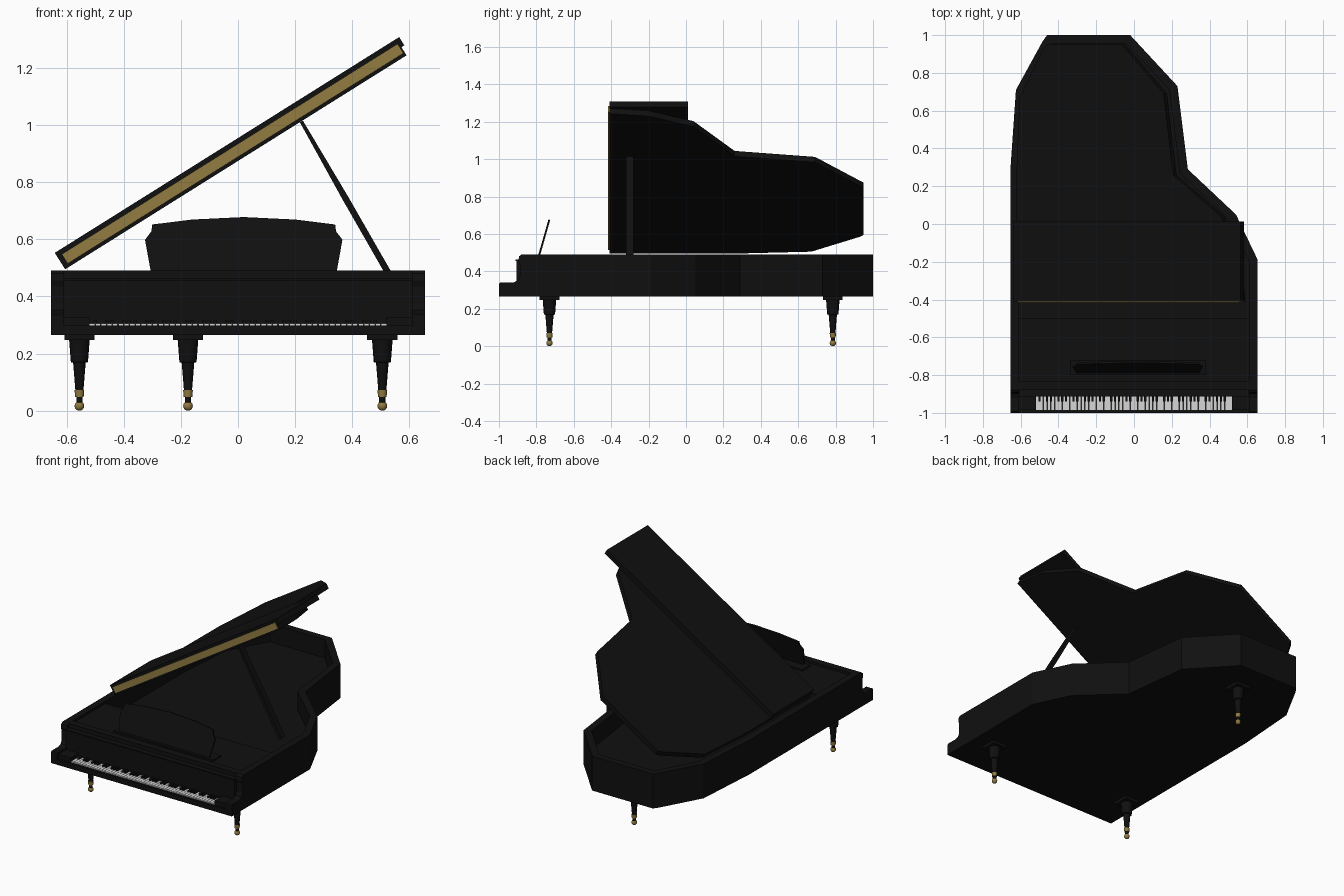
import bpy, bmesh
from math import radians, cos, sin, pi
from mathutils import Matrix, Vector

if "Cube" in bpy.data.objects:
    bpy.data.objects.remove(bpy.data.objects["Cube"])


def material(name, rgb):
    m = bpy.data.materials.new(name)
    m.use_nodes = True
    m.diffuse_color = (*rgb, 1)
    m.node_tree.nodes["Principled BSDF"].inputs["Base Color"].default_value = (*rgb, 1)
    return m


BLACK = material("black lacquer", (0.005, 0.005, 0.005))
GOLD = material("brass", (0.29, 0.2, 0.055))
WHITE = material("ivory white", (0.68, 0.68, 0.68))


def finish(name, bm, mat, matrix=None):
    bmesh.ops.recalc_face_normals(bm, faces=bm.faces)
    if matrix:
        bm.transform(matrix)
    mesh = bpy.data.meshes.new(name)
    bm.to_mesh(mesh)
    bm.free()
    mesh.materials.append(mat)
    ob = bpy.data.objects.new(name, mesh)
    bpy.context.collection.objects.link(ob)
    return ob


def add_box(bm, lo, hi):
    size = Vector(hi) - Vector(lo)
    centre = (Vector(hi) + Vector(lo)) / 2
    bmesh.ops.create_cube(bm, size=1, matrix=Matrix.Translation(centre) @ Matrix.Diagonal((*size, 1)))


def box(name, lo, hi, mat=BLACK, matrix=None):
    bm = bmesh.new()
    add_box(bm, lo, hi)
    return finish(name, bm, mat, matrix)


def prism(name, pts, lo, hi, mat=BLACK, matrix=None, hole=None):
    """Extrude a flat outline along local z, optionally as a ring around a hole."""
    bm = bmesh.new()
    loops = [[bm.verts.new((x, y, z)) for x, y in p] for p in (pts, hole or []) for z in (lo, hi)]
    n = len(pts)

    def bridge(a, b):
        for i in range(n):
            j = (i + 1) % n
            bm.faces.new((a[i], a[j], b[j], b[i]))

    bridge(loops[0], loops[1])
    if hole:
        bridge(loops[2], loops[3])
        bridge(loops[0], loops[2])
        bridge(loops[1], loops[3])
    else:
        bm.faces.new(loops[0])
        bm.faces.new(loops[1])
    return finish(name, bm, mat, matrix)


def inset(pts, d):
    """Offset a clockwise outline inward with mitred corners."""
    out = []
    for i, p in enumerate(pts):
        p, a, b = Vector(p), Vector(pts[i - 1]), Vector(pts[(i + 1) % len(pts)])
        u, v = (p - a).normalized(), (b - p).normalized()
        nu, nv = Vector((u.y, -u.x)), Vector((v.y, -v.x))
        out.append(tuple(p + (nu + nv) * d / (1 + nu.dot(nv))))
    return out


def revolve(name, profile, mat, x, y, steps=16):
    bm = bmesh.new()
    rings = [[bm.verts.new((x + r * cos(2 * pi * k / steps), y + r * sin(2 * pi * k / steps), z))
              for k in range(steps)] for r, z in profile]
    for a, b in zip(rings, rings[1:]):
        for k in range(steps):
            j = (k + 1) % steps
            bm.faces.new((a[k], a[j], b[j], b[k]))
    bm.faces.new(rings[0])
    bm.faces.new(rings[-1])
    ob = finish(name, bm, mat)
    smooth(ob)
    return ob


def smooth(ob):
    bpy.ops.object.select_all(action='DESELECT')
    ob.select_set(True)
    bpy.context.view_layer.objects.active = ob
    bpy.ops.object.shade_smooth_by_angle(angle=radians(35))


# Case: hollow rim, floor and tuning deck
outline = [(-0.655, -0.88), (-0.655, 0.28), (-0.625, 0.71), (-0.485, 0.965), (-0.46, 1.0), (-0.02, 1.0),
           (0.23, 0.73), (0.285, 0.29), (0.54, 0.05), (0.655, -0.19), (0.655, -0.88)]
inner = inset(outline, 0.045)
prism("case_rim", outline, 0.265, 0.49, hole=inner)
prism("soundboard", inner, 0.265, 0.37)
box("tuning_deck", (-0.62, -0.85, 0.36), (0.62, -0.5, 0.475))

# Keyboard bed, arms, cheeks and fallboard
box("key_bed", (-0.65, -0.985, 0.265), (0.65, -0.87, 0.292))
box("key_slip", (-0.65, -1.0, 0.265), (0.65, -0.985, 0.299))
arm = [(-1, 0.265), (-1, 0.335), (-0.993, 0.342), (-0.92, 0.342), (-0.898, 0.352), (-0.888, 0.375),
       (-0.888, 0.435), (-0.896, 0.455), (-0.893, 0.48), (-0.88, 0.49), (-0.86, 0.49), (-0.86, 0.265)]
SIDEWAYS = Matrix(((0, 0, 1, 0), (1, 0, 0, 0), (0, 1, 0, 0), (0, 0, 0, 1)))
for side, x in (("right", -0.655), ("left", 0.61)):
    prism(side + "_arm", arm, x, x + 0.045, matrix=SIDEWAYS)
for side, x in (("right", -0.61), ("left", 0.52)):
    box(side + "_cheek_block", (x, -0.985, 0.29), (x + 0.09, -0.88, 0.328))
box("fallboard", (-0.61, -0.905, 0.29), (0.61, -0.88, 0.455))
box("fallboard_lip", (-0.61, -0.912, 0.455), (0.61, -0.87, 0.463))

# Keys: a row of white ones with black ones grouped in twos and threes
whites, blacks = bmesh.new(), bmesh.new()
count, left = 52, -0.52
pitch = 1.04 / count
for i in range(count):
    x = left + i * pitch
    add_box(whites, (x + 0.001, -0.984, 0.29), (x + pitch - 0.001, -0.9, 0.306))
    if i % 7 in (0, 2, 3, 5, 6) and i < count - 1:
        add_box(blacks, (x + pitch - 0.006, -0.94, 0.3), (x + pitch + 0.006, -0.9, 0.315))
finish("white_keys", whites, WHITE)
finish("black_keys", blacks, BLACK)

# Music desk, leaning back
half = [(0.325, 0), (0.345, 0.115), (0.323, 0.145), (0.32, 0.17), (0.18, 0.188)]
desk = half + [(0, 0.197)] + [(-x, y) for x, y in reversed(half)]
prism("music_desk", desk, -0.005, 0.005,
      matrix=Matrix.Translation((0.02, -0.785, 0.487)) @ Matrix.Rotation(radians(74), 4, 'X'))
box("music_desk_shelf", (-0.34, -0.8, 0.47), (0.38, -0.72, 0.485))

# Raised lid, with its front flap folded back on top and a brass hinge strip
LID = Matrix.Translation((-0.605, 0, 0.495)) @ Matrix.Rotation(radians(-32.07), 4, 'Y')
lid = [(0, -0.41), (0, 0.25), (0.02, 0.67), (0.17, 0.93), (0.19, 0.95), (0.66, 0.95), (0.92, 0.69),
       (0.98, 0.26), (1.28, 0.04), (1.385, -0.2), (1.41, -0.41)]
prism("lid", lid, 0, 0.034, matrix=LID)
box("lid_front_flap", (0, -0.41, 0.034), (1.422, 0.012, 0.068), matrix=LID)
box("lid_hinge_strip", (0.018, -0.416, 0.012), (1.405, -0.409, 0.051), GOLD, LID)

# Lid prop
foot, tip = Vector((0.53, -0.3, 0.475)), Vector((0.222, -0.3, 1.012))
run = tip - foot
prop = [(-0.011, 0), (0.011, 0), (0.011, run.length * 0.5), (0.006, run.length), (-0.006, run.length),
        (-0.011, run.length * 0.5)]
up = run.normalized()
across = Vector((up.z, 0, -up.x))
frame = Matrix((across, up, Vector((0, 1, 0)))).transposed().to_4x4()
prism("lid_prop", prop, -0.02, 0.02, matrix=Matrix.Translation(foot) @ frame)

# Legs with brass ferrules and casters
for name, x, y in (("front_right", -0.555, -0.73), ("front_left", 0.505, -0.73), ("back", -0.175, 0.785)):
    box(name + "_leg_plate", (x - 0.053, y - 0.053, 0.247), (x + 0.053, y + 0.053, 0.267))
    revolve(name + "_leg", [(0.014, 0.07), (0.022, 0.168), (0.03, 0.17), (0.036, 0.248)], BLACK, x, y)
    revolve(name + "_leg_ferrule", [(0.015, 0.048), (0.017, 0.072)], GOLD, x, y)
    revolve(name + "_caster_stem", [(0.011, 0.028), (0.011, 0.05)], BLACK, x, y)
    bm = bmesh.new()
    bmesh.ops.create_uvsphere(bm, u_segments=16, v_segments=8, radius=0.017,
                              matrix=Matrix.Translation((x, y, 0.017)))
    smooth(finish(name + "_caster", bm, GOLD))
